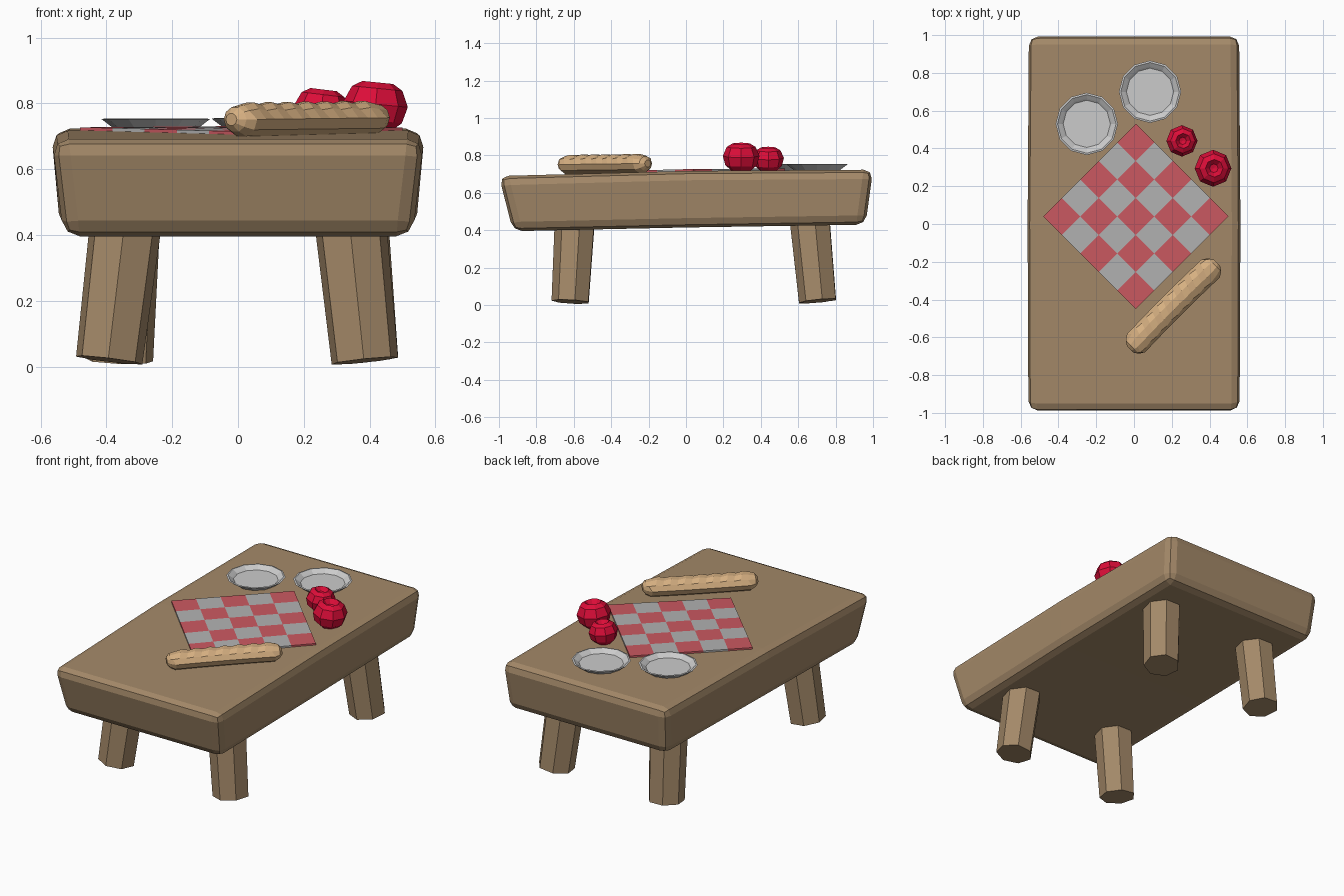
import bpy, bmesh
from math import sin, cos, pi, radians
from mathutils import Vector, Matrix

if "Cube" in bpy.data.objects:
    bpy.data.objects.remove(bpy.data.objects["Cube"])


def material(name, rgb):
    m = bpy.data.materials.new(name)
    m.diffuse_color = (*rgb, 1)
    m.use_nodes = True
    m.node_tree.nodes["Principled BSDF"].inputs["Base Color"].default_value = m.diffuse_color
    return m


wood = material("wood", (0.37, 0.25, 0.14))
crust = material("crust", (0.67, 0.43, 0.22))
apple_red = material("apple red", (0.72, 0.004, 0.04))
cloth_red = material("cloth red", (0.60, 0.10, 0.12))
cloth_white = material("cloth white", (0.45, 0.45, 0.45))


def finish(name, bm, *mats):
    bmesh.ops.remove_doubles(bm, verts=bm.verts, dist=1e-5)
    bmesh.ops.recalc_face_normals(bm, faces=bm.faces)
    me = bpy.data.meshes.new(name)
    bm.to_mesh(me)
    bm.free()
    ob = bpy.data.objects.new(name, me)
    bpy.context.collection.objects.link(ob)
    for m in mats:
        me.materials.append(m)
    return ob


def skin(bm, rings):
    """Bridge successive rings of points and cap both ends."""
    vs = [[bm.verts.new(p) for p in r] for r in rings]
    n = len(vs[0])
    for a, b in zip(vs, vs[1:]):
        for i in range(n):
            j = (i + 1) % n
            bm.faces.new((a[i], a[j], b[j], b[i]))
    bm.faces.new(vs[0][::-1])
    bm.faces.new(vs[-1])


def lathe(name, profile, sides, matrix, *mats):
    bm = bmesh.new()
    skin(bm, [[(r * cos(2 * pi * i / sides), r * sin(2 * pi * i / sides), z)
               for i in range(sides)] for r, z in profile])
    bm.transform(matrix)
    return finish(name, bm, *mats)


def top_z(y):
    return 0.715 + (0.008 if y > 0 else 0.028) * y


# Table top: a slightly crowned, tapering slab with chunky bevels
bm = bmesh.new()
skin(bm, [[(-xb, yb, zb), (xb, yb, zb), (xt, yt, zt), (-xt, yt, zt)]
          for xb, yb, zb, xt, yt, zt in (
              (0.53, -0.925, 0.395, 0.565, -1.0, 0.69),
              (0.54, 0.0, 0.415, 0.568, 0.0, 0.717),
              (0.54, 0.96, 0.43, 0.56, 1.0, 0.724))])
table = finish("table_top", bm, wood)
bev = table.modifiers.new("Bevel", 'BEVEL')
bev.width = 0.05
bev.segments = 2
bev.limit_method = 'ANGLE'
bev.angle_limit = radians(40)

# Splayed legs, each cut square to its own axis
for name, foot, head in (
        ("front_left_leg", (-0.392, -0.615, 0.02), (-0.34, -0.59, 0.45)),
        ("front_right_leg", (0.385, -0.615, 0.018), (0.34, -0.59, 0.45)),
        ("back_left_leg", (-0.36, 0.708, 0.018), (-0.345, 0.665, 0.47)),
        ("back_right_leg", (0.385, 0.708, 0.022), (0.345, 0.665, 0.47))):
    a, b = Vector(foot), Vector(head)
    d = b - a
    rot = Vector((0, 0, 1)).rotation_difference(d).to_matrix().to_4x4()
    lathe(name, [(0.104, 0), (0.112, d.length)], 7,
          Matrix.Translation(a) @ rot @ Matrix.Rotation(0.2, 4, 'Z'), wood)

# Chequered cloth laid as a diamond
bm = bmesh.new()
side = 0.693
bmesh.ops.create_grid(bm, x_segments=5, y_segments=5, size=side / 2)
for f in bm.faces:
    c = f.calc_center_median() / (side / 5)
    f.material_index = (round(c.x + 2) + round(c.y + 2)) % 2
bm.transform(Matrix.Translation((0.01, 0.04, 0)) @ Matrix.Rotation(pi / 4, 4, 'Z'))
for v in bm.verts:
    v.co.z = top_z(v.co.y) + 0.012
cloth = finish("cloth", bm, cloth_red, cloth_white)
for f in cloth.data.polygons:
    if f.normal.z < 0:
        cloth.data.flip_normals()
        break
sol = cloth.modifiers.new("Solidify", 'SOLIDIFY')
sol.thickness = 0.014
sol.offset = -1

# Shallow plates
plate = [(0, 0), (0.12, 0), (0.165, 0.034), (0.155, 0.036),
         (0.135, 0.022), (0.125, 0.014), (0, 0.014)]
for name, x, y in (("left_plate", -0.25, 0.53), ("right_plate", 0.085, 0.70)):
    lathe(name, plate, 12, Matrix.Translation((x, y, top_z(y) - 0.001)))

# Apples with a dimple on top
apple = [(0, 0.012), (0.045, 0), (0.085, 0.035), (0.098, 0.085),
         (0.077, 0.133), (0.047, 0.151), (0.023, 0.125), (0, 0.12)]
for name, x, y, s, tilt in (("large_apple", 0.415, 0.295, 1.0, 0.10),
                            ("small_apple", 0.25, 0.44, 0.85, 0.12)):
    lathe(name, apple, 8, Matrix.Translation((x - 0.005, y, top_z(y) - 0.004))
          @ Matrix.Rotation(tilt, 4, 'Y') @ Matrix.Scale(s, 4), apple_red)

# Bread loaf: capsule whose upper half carries slanted ridges
stations = [(-0.325, 0.35), (-0.308, 0.72)]
stations += [(-0.28 + 0.56 * i / 14, 1.0) for i in range(15)]
stations += [(0.308, 0.72), (0.325, 0.35)]
rings = []
for k, (x, s) in enumerate(stations):
    ridge = 1.0 if k % 2 else 0.84
    ring = []
    for i in range(10):
        a = 2 * pi * i / 10
        y, z = 0.068 * s * cos(a), 0.054 * s * sin(a)
        slant = 0
        if s == 1.0 and z > 0.01:
            y, z = y * (0.5 + 0.5 * ridge), z * ridge
            slant = 0.35 * y
        ring.append((x + slant, y - 0.06 * x * x, z))
    rings.append(ring)
bm = bmesh.new()
skin(bm, rings)
bm.transform(Matrix.Translation((0.205, -0.43, 0.754))
             @ Matrix.Rotation(radians(45), 4, 'Z')
             @ Matrix.Rotation(radians(-0.5), 4, 'Y'))
finish("bread_loaf", bm, crust)
